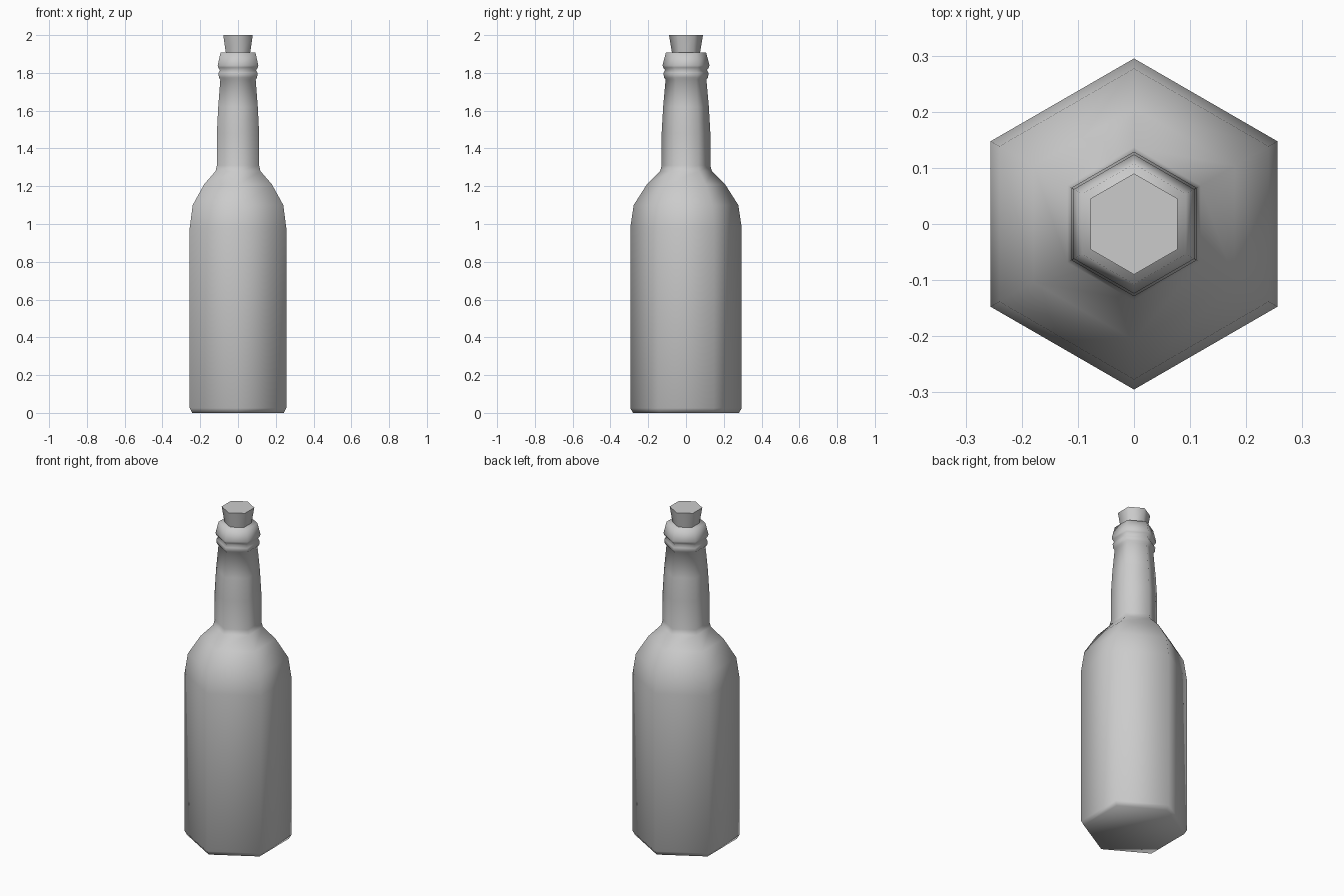
import bpy, bmesh, math

if "Cube" in bpy.data.objects:
    bpy.data.objects.remove(bpy.data.objects["Cube"])

SIDES = 6

def lathe(name, profile, angle):
    """Six-sided solid from (radius, z) pairs, corners on the y axis."""
    bm = bmesh.new()
    rings = []
    for r, z in profile:
        rings.append([bm.verts.new((r * math.cos(a), r * math.sin(a), z))
                      for a in (math.pi / 2 + i * math.tau / SIDES for i in range(SIDES))])
    for lo, hi in zip(rings, rings[1:]):
        for i in range(SIDES):
            j = (i + 1) % SIDES
            bm.faces.new((lo[i], lo[j], hi[j], hi[i]))
    bm.faces.new(rings[0][::-1])
    bm.faces.new(rings[-1])
    mesh = bpy.data.meshes.new(name)
    bm.to_mesh(mesh)
    bm.free()
    obj = bpy.data.objects.new(name, mesh)
    bpy.context.collection.objects.link(obj)
    bpy.ops.object.select_all(action='DESELECT')
    obj.select_set(True)
    bpy.context.view_layer.objects.active = obj
    bpy.ops.object.shade_smooth_by_angle(angle=math.radians(angle))
    return obj

# Glass: base, body, shoulder, neck, thin ring and lip
lathe("bottle", [
    (0.280, 0.0), (0.295, 0.025), (0.295, 0.98), (0.277, 1.10),
    (0.207, 1.21), (0.137, 1.28), (0.129, 1.31), (0.129, 1.48),
    (0.121, 1.62), (0.108, 1.765), (0.117, 1.775), (0.119, 1.80),
    (0.111, 1.815), (0.121, 1.828), (0.124, 1.84), (0.107, 1.907),
], 85)

# Tapered stopper
lathe("cork", [(0.070, 1.88), (0.090, 2.0)], 65)
